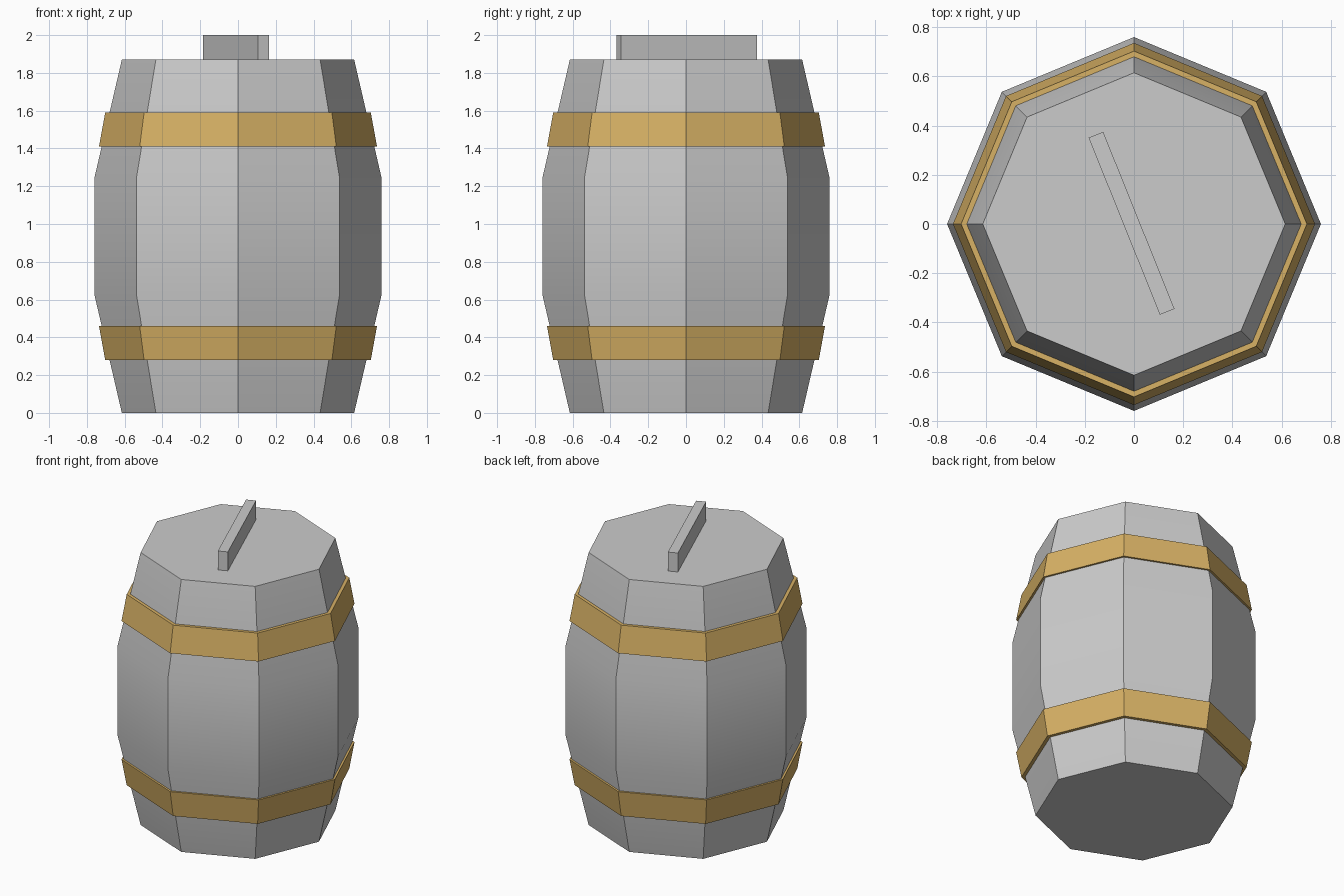
import bpy, math
from mathutils import Vector

cube = bpy.data.objects.get("Cube")
if cube:
    bpy.data.objects.remove(cube, do_unlink=True)


def material(name, colour):
    m = bpy.data.materials.new(name)
    m.use_nodes = True
    m.diffuse_color = (*colour, 1)
    m.node_tree.nodes["Principled BSDF"].inputs["Base Color"].default_value = (*colour, 1)
    return m


grey = material("stave grey", (0.6, 0.6, 0.6))
gold = material("hoop gold", (0.68, 0.44, 0.13))
SIDES = 8


def lathe(name, profile, mat, closed):
    """Spin (radius, z) points into an eight-sided solid, or a ring if closed."""
    verts = [(r * math.cos(math.tau * i / SIDES), r * math.sin(math.tau * i / SIDES), z)
             for r, z in profile for i in range(SIDES)]
    rows = len(profile)
    faces = []
    for j in range(rows if closed else rows - 1):
        a, b = j * SIDES, (j + 1) % rows * SIDES
        for i in range(SIDES):
            k = (i + 1) % SIDES
            faces.append((a + i, a + k, b + k, b + i))
    if not closed:
        faces.append(tuple(reversed(range(SIDES))))
        faces.append(tuple(range((rows - 1) * SIDES, rows * SIDES)))
    mesh = bpy.data.meshes.new(name)
    mesh.from_pydata(verts, [], faces)
    mesh.materials.append(mat)
    obj = bpy.data.objects.new(name, mesh)
    bpy.context.collection.objects.link(obj)
    return obj


# Barrel body, bulging in the middle, softly shaded along each stave
HEIGHT = 1.87
body = lathe("barrel_body", [(0.615, 0), (0.76, 0.625), (0.76, 1.245), (0.615, HEIGHT)], grey, False)
bpy.ops.object.select_all(action="DESELECT")
body.select_set(True)
bpy.context.view_layer.objects.active = body
bpy.ops.object.shade_smooth_by_angle(angle=math.radians(30))

# Tapered hoops, mirrored about mid height
hoop = [(0.66, 0.28), (0.703, 0.28), (0.736, 0.46), (0.69, 0.46)]
lathe("lower_hoop", hoop, gold, True)
lathe("upper_hoop", [(r, HEIGHT - z) for r, z in reversed(hoop)], gold, True)

# Lid handle, a thin bar set at an angle
bpy.ops.mesh.primitive_cube_add(size=1, location=(-0.01, 0.003, 1.93),
                                rotation=(0, 0, math.atan2(-0.72, 0.29)))
handle = bpy.context.object
handle.name = "lid_handle"
handle.scale = Vector((0.776, 0.064, 0.14))
handle.data.materials.append(grey)
